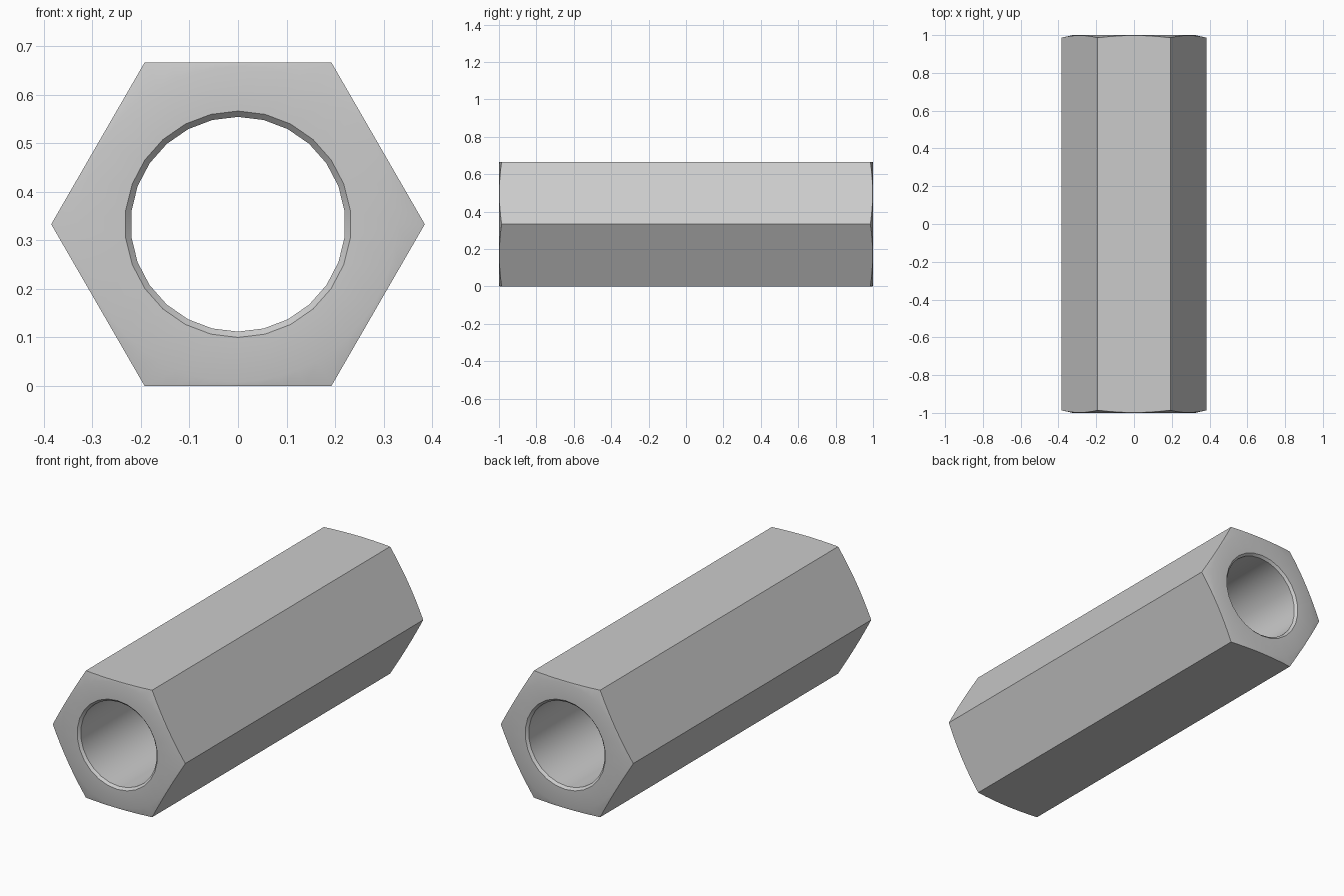
import bpy, bmesh
from math import sin, cos, pi, radians

cube = bpy.data.objects.get("Cube")
if cube:
    bpy.data.objects.remove(cube)

APOTHEM = 0.333      # half the width across the flats
CORNER = APOTHEM / cos(pi / 6)
FACE_R = 0.325       # flat end face before the conical corner chamfer
DROP = 0.014         # chamfer depth at the hex corners
BORE_R, LIP_R = 0.221, 0.233
BORE_SIDES, HEX_STEPS = 26, 48

bm = bmesh.new()


def ring(count, radius, y):
    """Closed ring of vertices around the y axis; radius and y are functions of angle."""
    verts = []
    for i in range(count):
        a = pi / 2 + 2 * pi * i / count
        r = radius(a)
        verts.append(bm.verts.new((r * cos(a), y(r), APOTHEM + r * sin(a))))
    return verts


def skin(a, b):
    n = len(a)
    for i in range(n):
        j = (i + 1) % n
        bm.faces.new((a[i], a[j], b[j], b[i]))


def loop_edges(verts):
    return [bm.edges.get((v, verts[i - 1])) for i, v in enumerate(verts)]


def hex_radius(a):
    return APOTHEM / cos((a + pi / 3) % (pi / 3) - pi / 6)


def hexagon(a):
    # flats face up and down, corners point sideways
    return hex_radius(a)


def end(side):
    """Chamfered end: hex rim, conical chamfer, flat face and bore lip."""
    slope = DROP / (CORNER - FACE_R)
    rim = ring(HEX_STEPS, hexagon, lambda r: side * (1 - slope * (r - FACE_R)))
    face = ring(HEX_STEPS, lambda a: FACE_R, lambda r: side)
    lip = ring(BORE_SIDES, lambda a: LIP_R, lambda r: side)
    bore = ring(BORE_SIDES, lambda a: BORE_R, lambda r: side * (1 - LIP_R + BORE_R))
    skin(rim, face)
    skin(lip, bore)
    bmesh.ops.triangle_fill(bm, edges=loop_edges(face) + loop_edges(lip),
                            use_beauty=True)
    return rim, bore


front_rim, front_bore = end(-1)
back_rim, back_bore = end(1)
skin(front_rim, back_rim)        # six flat sides
skin(front_bore, back_bore)      # through hole
bmesh.ops.recalc_face_normals(bm, faces=bm.faces)

mesh = bpy.data.meshes.new("hex_sleeve")
bm.to_mesh(mesh)
bm.free()
sleeve = bpy.data.objects.new("hex_sleeve", mesh)
bpy.context.collection.objects.link(sleeve)

# Plain grey metal
grey = bpy.data.materials.new("light_grey")
grey.use_nodes = True
colour = (0.6, 0.6, 0.6, 1)
grey.diffuse_color = colour
grey.node_tree.nodes["Principled BSDF"].inputs["Base Color"].default_value = colour
mesh.materials.append(grey)

bpy.ops.object.select_all(action="DESELECT")
sleeve.select_set(True)
bpy.context.view_layer.objects.active = sleeve
bpy.ops.object.shade_smooth_by_angle(angle=radians(30))
